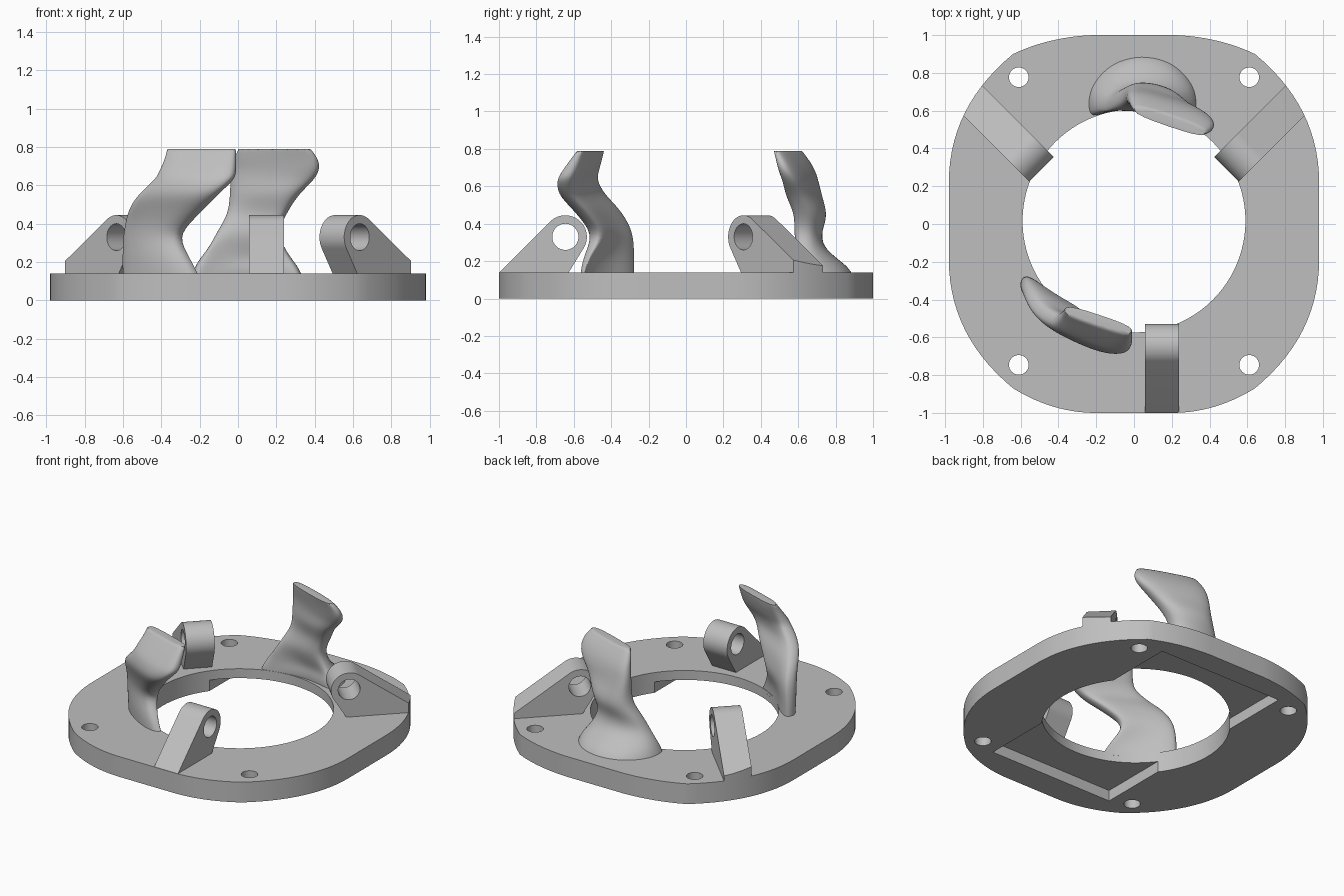
import bpy, bmesh, math
from mathutils import Vector

cube = bpy.data.objects.get("Cube")
if cube:
    bpy.data.objects.remove(cube)

grey = bpy.data.materials.new("plain_grey")
grey.use_nodes = True
grey.diffuse_color = (0.52, 0.52, 0.52, 1)
grey.node_tree.nodes["Principled BSDF"].inputs["Base Color"].default_value = (0.52, 0.52, 0.52, 1)

PLATE = 0.14
MID = Vector((0, 0.016, 0))
HOLE = 0.59


def loft(name, rings, crease=False):
    """Skin a list of equal closed rings and cap both ends."""
    bm = bmesh.new()
    rows = [[bm.verts.new(p) for p in ring] for ring in rings]
    n = len(rows[0])
    for a, b in zip(rows, rows[1:]):
        for i in range(n):
            j = (i + 1) % n
            bm.faces.new((a[i], a[j], b[j], b[i]))
    caps = [bm.faces.new(rows[0][::-1]), bm.faces.new(rows[-1])]
    if crease:
        layer = bm.edges.layers.float.new("crease_edge")
        for edge in caps[0].edges:
            edge[layer] = 1.0
        for edge in caps[1].edges:
            edge[layer] = 0.6
    bmesh.ops.recalc_face_normals(bm, faces=bm.faces)
    mesh = bpy.data.meshes.new(name)
    bm.to_mesh(mesh)
    bm.free()
    mesh.materials.append(grey)
    obj = bpy.data.objects.new(name, mesh)
    bpy.context.collection.objects.link(obj)
    return obj


def prism(name, ring, offset):
    return loft(name, [ring, [p + offset for p in ring]])


def rod(centre, axis, radius, length, sides=48):
    axis = axis.normalized()
    side = axis.orthogonal().normalized()
    up = axis.cross(side)
    start = centre - axis * length / 2
    angles = [math.tau * i / sides for i in range(sides)]
    ring = [start + (side * math.cos(a) + up * math.sin(a)) * radius for a in angles]
    return prism("cutter", ring, axis * length)


def select(obj):
    bpy.ops.object.select_all(action="DESELECT")
    obj.select_set(True)
    bpy.context.view_layer.objects.active = obj


def boolean(obj, cutter, operation="DIFFERENCE"):
    cutter.hide_render = True
    mod = obj.modifiers.new("cut", "BOOLEAN")
    mod.operation, mod.solver, mod.object = operation, "EXACT", cutter
    select(obj)
    bpy.ops.object.modifier_apply(modifier=mod.name)
    bpy.data.objects.remove(cutter)


def smooth(obj, degrees=30):
    select(obj)
    bpy.ops.object.shade_smooth_by_angle(angle=math.radians(degrees))


def bend(a, c, b, steps=14):
    """Quadratic curve from a to b, pulled toward c."""
    a, b, c = Vector(a), Vector(b), Vector(c)
    ts = [i / steps for i in range(steps + 1)]
    return [a * (1 - t) ** 2 + c * 2 * t * (1 - t) + b * t * t for t in ts]


# Rounded plate outline: right half, then mirrored
half = bend((0.22, 1, 0), (0.45, 0.99, 0), (0.64, 0.9, 0))
half += bend((0.64, 0.9, 0), (0.98, 0.62, 0), (0.98, 0.22, 0))[1:]
half += bend((0.98, -0.19, 0), (0.98, -0.59, 0), (0.64, -0.87, 0))
half += bend((0.64, -0.87, 0), (0.43, -1, 0), (0.2, -1, 0))[1:]
outline = half + [Vector((-p.x, p.y, 0)) for p in reversed(half)]

# Base plate with centre opening, underside pocket and screw holes
plate = prism("base_plate", outline, Vector((0, 0, PLATE)))
boolean(plate, rod(MID, Vector((0, 0, 1)), HOLE, 1, 96))
pocket = [MID + Vector((0.475 * x, 0.825 * y, -0.1)) for x, y in ((-1, -1), (1, -1), (1, 1), (-1, 1))]
boolean(plate, prism("cutter", pocket, Vector((0, 0, 0.175))))
for x in (-0.61, 0.61):
    for y in (0.777, -0.746):
        boolean(plate, rod(Vector((x, y, 0)), Vector((0, 0, 1)), 0.052, 1, 32))
smooth(plate, 20)


def lug(name, centre, outward, slope, width=0.182, radius=0.115):
    """Drilled bracket with a rounded head and a ramp down to the plate rim."""
    centre, outward = Vector(centre), Vector(outward).normalized()
    across = outward.cross(Vector((0, 0, 1)))
    slope = math.radians(slope)
    foot = PLATE - 0.005 - centre.z
    toe = radius * math.sin(slope) + (radius * math.cos(slope) - foot) / math.tan(slope)
    start, end = math.pi / 2 - slope, math.radians(213)
    profile = [(toe, foot)]
    for i in range(29):
        a = start + (end - start) * i / 28
        profile.append((radius * math.cos(a), radius * math.sin(a)))
    profile.append((-0.015, foot))
    ring = [centre + outward * u + Vector((0, 0, z)) - across * width / 2 for u, z in profile]
    obj = prism(name, ring, across * width)
    boolean(obj, rod(centre, across, 0.07, 1))
    boolean(obj, prism("cutter", outline, Vector((0, 0, 1))), "INTERSECT")
    smooth(obj, 20)


lug("front_lug", (0.148, -0.645, 0.33), (0, -1, 0), 45)
lug("left_lug", (0.571, 0.371, 0.33), (1, 1, 0), 35)
lug("right_lug", (-0.571, 0.371, 0.33), (-1, 1, 0), 35)


def finger(name, sections, power, sides=20):
    """Curved hook: each section is height, two ends, half thickness, bow."""
    rings = []
    for z, x0, y0, x1, y1, thick, bow in sections:
        a, b = Vector((x0, y0, z)), Vector((x1, y1, z))
        along = (b - a) / 2
        out = Vector((-along.y, along.x, 0)).normalized()
        if out.dot(a + b) < 0:
            out = -out
        ring = []
        for i in range(sides):
            t = math.tau * i / sides
            c, s = math.cos(t), math.sin(t)
            c = math.copysign(abs(c) ** power, c)
            s = math.copysign(abs(s) ** power, s)
            p = (a + b) / 2 + along * c + out * (thick * s + bow * (1 - c * c))
            flat = Vector((p.x, p.y, 0)) - MID
            # Keep the foot flush with the opening
            if z < 0.3 and flat.length < HOLE + 0.003:
                flat = flat.normalized() * (HOLE + 0.003)
                p = MID + flat + Vector((0, 0, z))
            ring.append(p)
        rings.append(ring)
    obj = loft(name, rings, crease=True)
    mod = obj.modifiers.new("round", "SUBSURF")
    mod.levels = mod.render_levels = 2
    select(obj)
    bpy.ops.object.modifier_apply(modifier=mod.name)
    smooth(obj, 45)


finger("front_finger", [
    (0.12, -0.595, -0.29, -0.20, -0.545, 0.055, 0.03),
    (0.22, -0.595, -0.29, -0.25, -0.53, 0.055, 0.03),
    (0.33, -0.59, -0.30, -0.32, -0.47, 0.06, 0.02),
    (0.41, -0.58, -0.33, -0.25, -0.52, 0.06, 0.02),
    (0.49, -0.56, -0.39, -0.17, -0.59, 0.065, 0.01),
    (0.56, -0.51, -0.46, -0.10, -0.66, 0.06, 0.01),
    (0.63, -0.43, -0.50, -0.02, -0.66, 0.06, 0.01),
    (0.67, -0.41, -0.50, -0.01, -0.64, 0.06, 0),
    (0.74, -0.38, -0.47, -0.01, -0.60, 0.045, 0),
    (0.79, -0.37, -0.45, -0.01, -0.57, 0.03, 0),
], 0.65)

finger("back_finger", [
    (0.12, -0.25, 0.63, 0.34, 0.64, 0.14, 0.13),
    (0.17, -0.23, 0.63, 0.32, 0.64, 0.13, 0.11),
    (0.22, -0.20, 0.63, 0.28, 0.64, 0.09, 0.08),
    (0.28, -0.15, 0.62, 0.24, 0.63, 0.07, 0.04),
    (0.36, -0.11, 0.65, 0.21, 0.62, 0.07, 0.02),
    (0.45, -0.05, 0.69, 0.25, 0.62, 0.075, 0.03),
    (0.55, -0.04, 0.69, 0.31, 0.57, 0.07, 0),
    (0.62, -0.04, 0.68, 0.39, 0.55, 0.06, 0),
    (0.68, -0.03, 0.67, 0.43, 0.52, 0.055, 0),
    (0.74, -0.02, 0.64, 0.42, 0.50, 0.045, 0),
    (0.79, 0.00, 0.61, 0.38, 0.48, 0.03, 0),
], 0.7)
